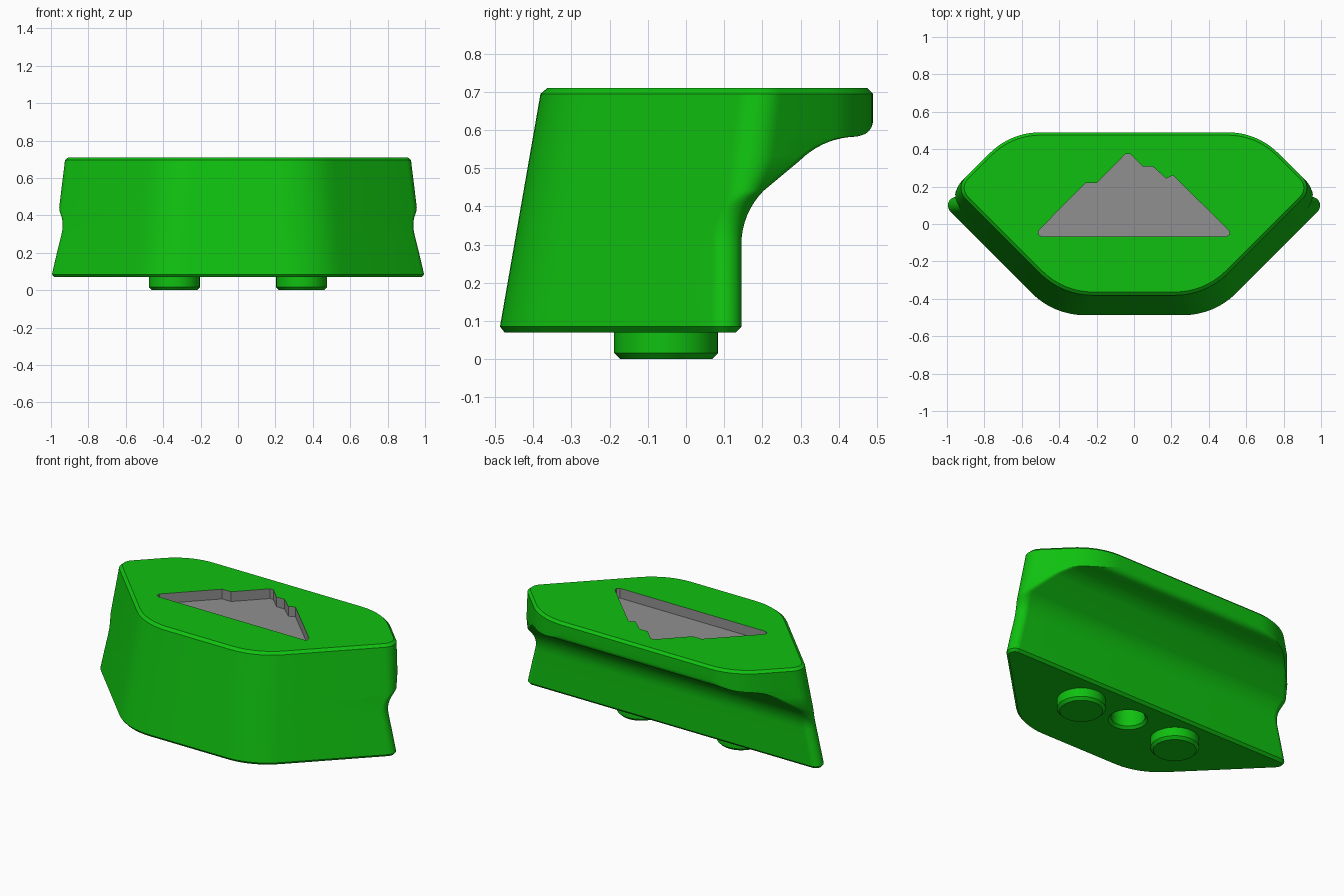
import bpy, bmesh, math
from mathutils import Vector

if "Cube" in bpy.data.objects:
    bpy.data.objects.remove(bpy.data.objects["Cube"])


def material(name, rgb):
    m = bpy.data.materials.new(name)
    m.diffuse_color = (*rgb, 1)
    m.use_nodes = True
    m.node_tree.nodes["Principled BSDF"].inputs["Base Color"].default_value = m.diffuse_color
    return m


GREEN = material("green", (0.005, 0.53, 0.005))
GREY = material("grey", (0.28, 0.28, 0.28))


def loft(name, rings, mat=GREEN):
    """Skin a stack of closed rings with equal point counts and cap both ends."""
    bm = bmesh.new()
    loops = [[bm.verts.new(p) for p in ring] for ring in rings]
    n = len(loops[0])
    for a, b in zip(loops, loops[1:]):
        for i in range(n):
            j = (i + 1) % n
            bm.faces.new((a[i], a[j], b[j], b[i]))
    bm.faces.new(loops[0][::-1])
    bm.faces.new(loops[-1])
    bmesh.ops.recalc_face_normals(bm, faces=bm.faces)
    me = bpy.data.meshes.new(name)
    bm.to_mesh(me)
    bm.free()
    ob = bpy.data.objects.new(name, me)
    bpy.context.collection.objects.link(ob)
    me.materials.append(mat)
    return ob


def circle(x, y, z, r, n=40):
    return [(x + r * math.cos(2 * math.pi * i / n),
             y + r * math.sin(2 * math.pi * i / n), z) for i in range(n)]


def smooth(ob):
    bpy.ops.object.select_all(action='DESELECT')
    ob.select_set(True)
    bpy.context.view_layer.objects.active = ob
    bpy.ops.object.shade_smooth_by_angle(angle=math.radians(30))


# Body section: drafted front walls, upright back walls, trimmed at y = back
Z0, Z1, CH, R = 0.07, 0.71, 0.015, 0.046


def corner(n1, d1, n2, d2):
    """Intersection of two lines n.p = d."""
    det = n1[0] * n2[1] - n1[1] * n2[0]
    return Vector(((d1 * n2[1] - d2 * n1[1]) / det, (n1[0] * d2 - n2[0] * d1) / det))


def section(z, back, inset=0.0):
    t = 0.174 * (z - Z0)
    s = math.sqrt(0.5)
    walls = [((0, -1), 0.49 - t), ((s, -s), 0.92 * s - t), ((s, s), 1.15 * s), ((0, 1), 0.49)]
    # rounded corners: front, side and back
    arcs = [(-90, -45, 0.40, 8), (-45, 45, 0.08, 10), (45, 90, 0.38, 10)]
    pts = []
    for (a0, a1, rad, steps), (n1, d1), (n2, d2) in zip(arcs, walls, walls[1:]):
        c = corner(n1, d1 - rad, n2, d2 - rad)
        for i in range(steps + 1):
            a = math.radians(a0 + (a1 - a0) * i / steps)
            n = Vector((math.cos(a), math.sin(a)))
            pts.append((c + (rad - R) * n, n))
    half, lim, cross, prev = [], back - R, None, None
    for p, n in pts:
        if p.y > lim + 1e-6:
            if cross is None:
                cross = prev.lerp(p, (lim - prev.y) / (p.y - prev.y))
            p = cross
        prev = p
        half.append(p + (R - inset) * n)
    return ([(p.x, p.y, z) for p in half] + [(-p.x, p.y, z) for p in reversed(half)])


# Back profile (y, z): upright foot, quarter-round cove, rounded lip
profile = [(0.145, Z0 + CH), (0.145, 0.2)]
for i in range(9):
    a = math.radians(180 - 45 * i / 8)
    profile.append((0.345 + 0.20 * math.cos(a), 0.30 + 0.20 * math.sin(a)))
for i in range(10):
    a = math.radians(135 - 44 * i / 9)
    profile.append((0.45 + 0.215 * math.cos(a), 0.368 + 0.215 * math.sin(a)))
for i in range(1, 8):
    a = math.radians(-90 + 90 * i / 7)
    profile.append((0.45 + 0.04 * math.cos(a), 0.625 + 0.04 * math.sin(a)))
profile.append((0.49, Z1 - CH))

rings = [section(Z0, 0.145, CH)]
rings += [section(z, y) for y, z in profile]
rings += [section(Z1, 0.49, CH)]
body = loft("body", rings)
body.data.materials.append(GREY)

# Cutters: mountain-shaped recess in the top, round socket in the underside
peaks = [(-0.495, -0.067), (-0.512, -0.055), (-0.51, -0.035), (-0.26, 0.218), (-0.20, 0.218),
         (-0.045, 0.375), (-0.022, 0.375), (0.045, 0.308), (0.10, 0.308), (0.172, 0.243),
         (0.208, 0.26), (0.508, -0.035), (0.512, -0.055), (0.495, -0.067)]
recess = loft("recess_cutter", [[(x, y, z) for x, y in peaks] for z in (0.65, 0.8)], GREY)
socket = loft("socket_cutter", [circle(0, -0.052, z, r) for z, r in
                                ((0.0, 0.11), (Z0, 0.11), (Z0 + 0.015, 0.095), (0.32, 0.095))])
bpy.context.view_layer.objects.active = body
for cutter in (recess, socket):
    mod = body.modifiers.new("cut", 'BOOLEAN')
    mod.operation = 'DIFFERENCE'
    mod.solver = 'EXACT'
    mod.object = cutter
    bpy.ops.object.modifier_apply(modifier=mod.name)
    cutter.hide_render = True
    bpy.data.objects.remove(cutter)

# Grey floor and walls of the recess
for f in body.data.polygons:
    c = f.center
    inside = abs(c.x) < 0.53 and -0.08 < c.y < 0.39 and 0.63 < c.z < 0.705
    f.material_index = 1 if inside else 0
smooth(body)

# Two chamfered pegs underneath
for side, x in (("left", -0.34), ("right", 0.34)):
    smooth(loft(side + "_peg", [circle(x, -0.052, z, r) for z, r in
                                ((0, 0.12), (0.016, 0.136), (Z0 + 0.01, 0.136))]))
